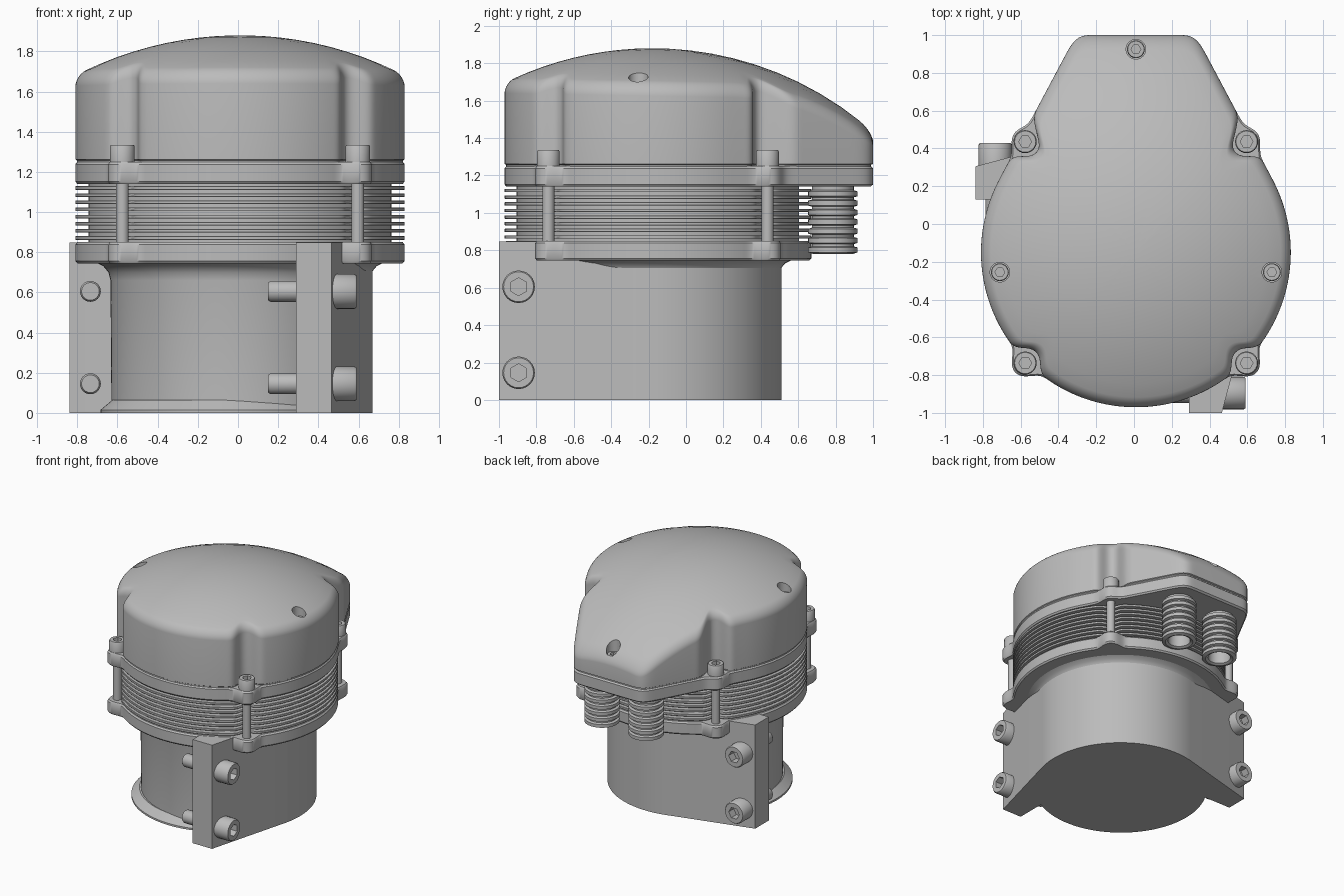
import bpy, bmesh
from math import sin, cos, pi, sqrt, radians
from mathutils import Vector

if "Cube" in bpy.data.objects:
    bpy.data.objects.remove(bpy.data.objects["Cube"])

ORIGIN = Vector((0.01, -0.15, 0))   # axis of the housing
R = 0.82                            # housing radius
BOLT = 0.586                        # bolt offset in x and y
CORNERS = [(sx * BOLT, sy * BOLT) for sx in (-1, 1) for sy in (-1, 1)]

grey = bpy.data.materials.new("metal_grey")
grey.use_nodes = True
grey.diffuse_color = (0.5, 0.5, 0.5, 1)
grey.node_tree.nodes["Principled BSDF"].inputs["Base Color"].default_value = (0.5, 0.5, 0.5, 1)


def smooth(obj):
    bpy.ops.object.select_all(action='DESELECT')
    obj.select_set(True)
    bpy.context.view_layer.objects.active = obj
    bpy.ops.object.shade_smooth_by_angle(angle=radians(35))


def stack(name, rings, loc=(0, 0, 0), axis=(0, 0, 1)):
    """Skin a list of equal-length rings and cap both ends."""
    bm = bmesh.new()
    loops = [[bm.verts.new(p) for p in ring] for ring in rings]
    for a, b in zip(loops, loops[1:]):
        for i in range(len(a)):
            j = (i + 1) % len(a)
            bm.faces.new((a[i], a[j], b[j], b[i]))
    bm.faces.new(loops[0][::-1])
    bm.faces.new(loops[-1])
    bmesh.ops.recalc_face_normals(bm, faces=bm.faces)
    mesh = bpy.data.meshes.new(name)
    bm.to_mesh(mesh)
    bm.free()
    mesh.materials.append(grey)
    obj = bpy.data.objects.new(name, mesh)
    bpy.context.collection.objects.link(obj)
    obj.location = ORIGIN + Vector(loc)
    obj.rotation_mode = 'QUATERNION'
    obj.rotation_quaternion = Vector((0, 0, 1)).rotation_difference(Vector(axis))
    smooth(obj)
    return obj


def circle(r, z, n=32):
    return [(r * cos(2 * pi * i / n), r * sin(2 * pi * i / n), z) for i in range(n)]


def lathe(name, profile, n=32, loc=(0, 0, 0), axis=(0, 0, 1)):
    return stack(name, [circle(r, z, n) for r, z in profile], loc, axis)


def outline(tail=False, ear=0, notch=0, n=480):
    """Polar outline of the housing with optional rear tail, bolt ears or notches."""
    radii = []
    for i in range(n):
        t = 2 * pi * i / n
        r, s, c = R, sin(t), abs(cos(t))
        lean = c * 0.882 + s * 0.471
        if tail and s > 0.471:
            r = max(r, min(1.15 / s, R / lean))
        for bx, by in CORNERS:
            b = bx * cos(t) + by * s
            size = ear or notch
            d = size ** 2 - (bx * bx + by * by - b * b)
            if b > 0 and d > 0:
                r = max(r, b + sqrt(d)) if ear else min(r, b - sqrt(d))
        radii.append(r)
    for _ in range(3):
        radii = [sum(radii[(i + k) % n] for k in range(-2, 3)) / 5 for i in range(n)]
    return [(r * cos(2 * pi * i / n), r * sin(2 * pi * i / n)) for i, r in enumerate(radii)]


def plate(name, pts, z0, z1, e=0.012):
    def ring(k, z):
        return [(x * k, y * k, z) for x, y in pts]
    return stack(name, [ring(1 - e, z0), ring(1, z0 + e), ring(1, z1 - e), ring(1 - e, z1)])


def hexagon(r, z, n=24):
    return [(r * cos(t) * 0.866 / cos(t % (pi / 3) - pi / 6),
             r * sin(t) * 0.866 / cos(t % (pi / 3) - pi / 6), z)
            for t in (2 * pi * i / n for i in range(n))]


def socket_screw(name, loc, r, h, axis=(0, 0, 1)):
    """Cylinder head with a hexagonal recess."""
    stack(name, [circle(r, 0, 24), circle(r, h * 0.92, 24), circle(r * 0.92, h, 24),
                 hexagon(r * 0.55, h), hexagon(r * 0.55, h * 0.5)], loc, axis)


# Lower mount: half shell with two clamp brackets, mirrored on the diagonal
arm = [(0.28, -0.5), (0.28, -0.85), (0.455, -0.85)]
arc = [(0.66 * cos(radians(a)), 0.66 * sin(radians(a))) for a in range(-14, 105, 2)]
shell = arm + arc + [(y, x) for x, y in reversed(arm)] + [(0, 0)]
stack("mount_shell", [[(x, y, z) for x, y in shell] for z in (0, 0.848)])

# Motor can with its fillet below the flange, and the foot lip
lathe("motor_can", [(0.64, 0.005), (0.645, 0.66), (0.655, 0.7), (0.68, 0.73), (0.72, 0.75)], 128)
lathe("foot_lip", [(0.65, 0), (0.65, 0.015), (0.59, 0.065)], 128, (-0.045, -0.045, 0))

# Clamp screws through both brackets
for z in (0.145, 0.605):
    for side, axis, swap in (("front", (1, 0, 0), False), ("side", (0, 1, 0), True)):
        def at(x, y):
            return (y, x, z) if swap else (x, y, z)
        socket_screw(side + "_clamp_screw", at(0.45, -0.745), 0.087, 0.13, axis)
        lathe(side + "_clamp_tip", [(0.052, 0), (0.052, 0.138), (0.044, 0.15)], 24,
              at(0.29, -0.745), tuple(-a for a in axis))

# Flange, finned stack and upper plate
plate("lower_flange", outline(ear=0.078), 0.745, 0.85)
lathe("stack_core", [(0.755, 0.84), (0.755, 1.15)], 128)
fin = outline(notch=0.055)
for i in range(8):
    z = 0.862 + i * 0.0355
    plate("cooling_fin", fin, z, z + 0.018, 0.002)
plate("upper_plate", outline(tail=True, ear=0.078), 1.14, 1.25)

# Tie bolts at the four corners
for bx, by in CORNERS:
    lathe("tie_rod", [(0.032, 0.84), (0.032, 1.15)], 20, (bx, by, 0))
    socket_screw("tie_bolt_head", (bx, by, 1.245), 0.061, 0.09)

# Domed cover: the outline shrinks inwards over a spherical cap
cover_pts = outline(tail=True, notch=0.085)


def dome(x, y):
    return 0.1 + sqrt(1.78 ** 2 - x * x - (y + 0.03) ** 2)


FILLET = 0.055
rings = [[(x * 0.99, y * 0.99, 1.245) for x, y in cover_pts],
         [(x * 0.99, y * 0.99, 1.257) for x, y in cover_pts],
         [(x, y, 1.262) for x, y in cover_pts]]
for k in range(7):
    a = k * pi / 12
    s = 1 - FILLET * (1 - cos(a)) / 0.85
    rings.append([(x * s, y * s, dome(x * s, y * s) - FILLET * (1 - sin(a))) for x, y in cover_pts])
for s in (0.85, 0.75, 0.65, 0.55, 0.45, 0.35, 0.25, 0.15, 0.05):
    rings.append([(x * s, y * s, dome(x * s, y * s)) for x, y in cover_pts])
cover = stack("cover", rings)

# Recessed cover screws
for x, y in ((-0.72, -0.105), (0.72, -0.105), (0, 1.075)):
    top = dome(x, y)
    cutter = lathe("screw_hole_cutter", [(0.052, top - 0.13), (0.052, top + 0.2)], 32, (x, y, 0))
    cutter.hide_render = True
    cut = cover.modifiers.new("screw_hole", 'BOOLEAN')
    cut.operation, cut.solver, cut.object = 'DIFFERENCE', 'EXACT', cutter
    bpy.context.view_layer.objects.active = cover
    bpy.ops.object.modifier_apply(modifier=cut.name)
    bpy.data.objects.remove(cutter)
    socket_screw("cover_screw", (x, y, top - 0.135), 0.047, 0.08)
smooth(cover)

# Ribbed cable glands under the tail, hollow at the lower end
for x in (-0.2, 0.2):
    profile = [(0.085, 0.9), (0.085, 0.79), (0.105, 0.78)]
    for i in range(7):
        z = 0.785 + i * 0.05
        profile += [(0.132, z + 0.004), (0.132, z + 0.03), (0.112, z + 0.036), (0.112, z + 0.048)]
    lathe("cable_gland", profile + [(0.112, 1.15)], 40, (x, 0.935, 0))
